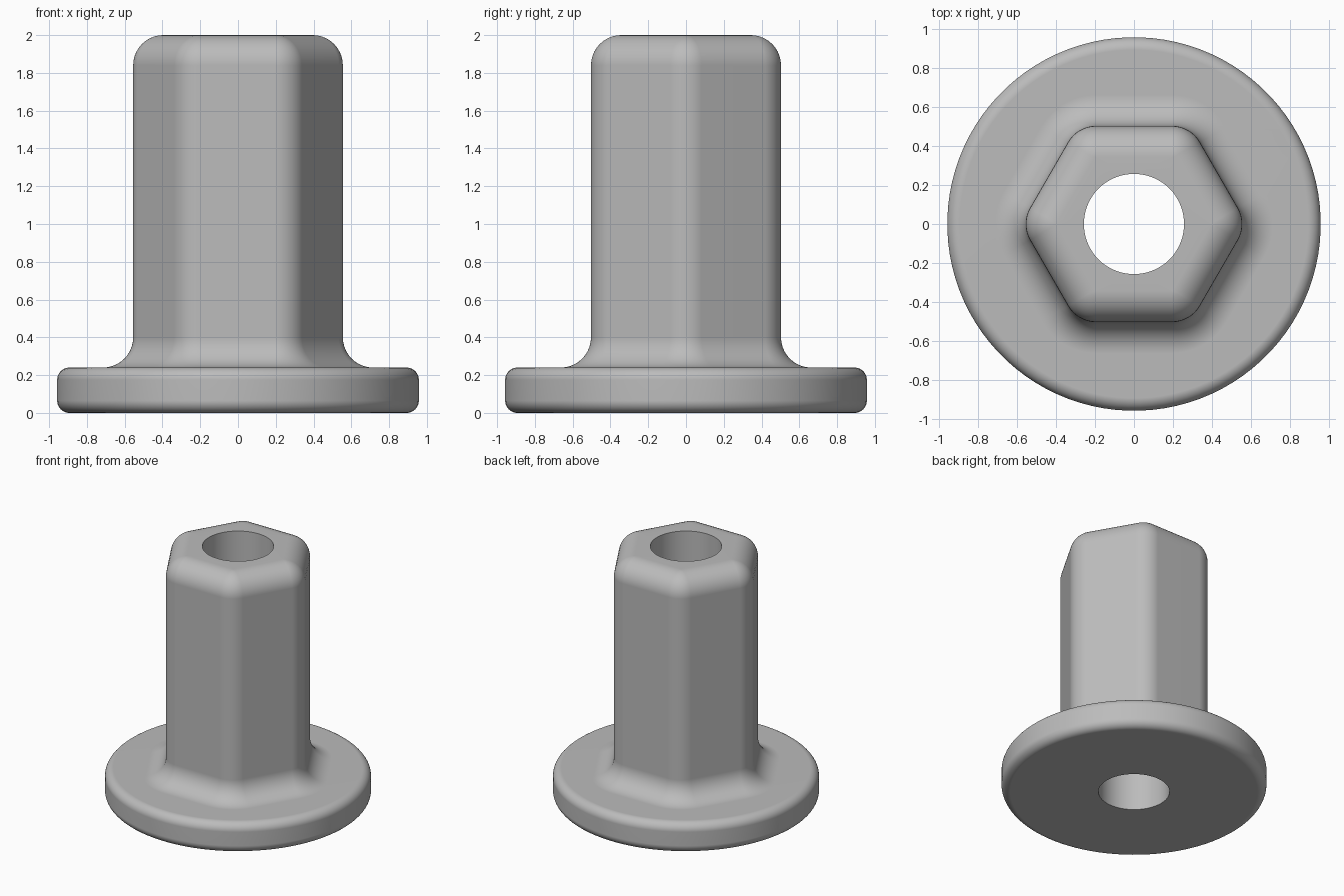
import bpy, bmesh
from math import pi, sin, cos, radians

cube = bpy.data.objects.get("Cube")
if cube:
    bpy.data.objects.remove(cube, do_unlink=True)

STEPS = 16            # points per hexagon corner
HEIGHT = 2.0
FLANGE_R, FLANGE_H, FLANGE_ROUND = 0.958, 0.24, 0.065
BORE_R = 0.257
APOTHEM, CORNER_R = 0.503, 0.165
TOP_ROUND = FILLET = 0.16
CORE = (APOTHEM - CORNER_R) / cos(pi / 6)

metal = bpy.data.materials.new("plain_grey")
metal.use_nodes = True
grey = (0.5, 0.5, 0.5, 1)
metal.diffuse_color = grey
metal.node_tree.nodes["Principled BSDF"].inputs["Base Color"].default_value = grey

bm = bmesh.new()


def circle(radius, z):
    """Evenly spaced ring, indexed to match the hexagon rings."""
    ring = []
    for k in range(6):
        for j in range(STEPS):
            a = radians(60) * (k + (j - (STEPS - 1) / 2) / STEPS)
            ring.append(bm.verts.new((radius * cos(a), radius * sin(a), z)))
    return ring


def hexagon(radius, z):
    """Hexagon ring whose corners are arcs of the given radius."""
    ring = []
    for k in range(6):
        c = radians(60) * k
        for j in range(STEPS):
            a = c + radians(60) * (j / (STEPS - 1) - 0.5)
            ring.append(bm.verts.new((CORE * cos(c) + radius * cos(a),
                                      CORE * sin(c) + radius * sin(a), z)))
    return ring


def quarter(n=10):
    return [i / n * pi / 2 for i in range(n + 1)]


# Flange: rounded lower and upper rims
rings = [circle(BORE_R, 0)]
inner = FLANGE_R - FLANGE_ROUND
for t in quarter():
    rings.append(circle(inner + FLANGE_ROUND * sin(t), FLANGE_ROUND * (1 - cos(t))))
for t in quarter():
    rings.append(circle(inner + FLANGE_ROUND * cos(t),
                        FLANGE_H - FLANGE_ROUND * (1 - sin(t))))

# Fillet from the flange into the hexagonal shank
for t in quarter():
    rings.append(hexagon(CORNER_R + FILLET * (1 - sin(t)),
                         FLANGE_H + FILLET * (1 - cos(t))))

# Rounded top of the shank, then the bore
for t in quarter():
    rings.append(hexagon(CORNER_R - TOP_ROUND * (1 - cos(t)),
                         HEIGHT - TOP_ROUND * (1 - sin(t))))
rings.append(circle(BORE_R, HEIGHT))

# Skin the closed stack of rings; the last band is the bore wall
count = len(rings[0])
for low, high in zip(rings, rings[1:] + rings[:1]):
    for i in range(count):
        n = (i + 1) % count
        bm.faces.new((low[i], low[n], high[n], high[i]))
bmesh.ops.recalc_face_normals(bm, faces=bm.faces)

mesh = bpy.data.meshes.new("flanged_hex_sleeve")
bm.to_mesh(mesh)
bm.free()
mesh.materials.append(metal)
sleeve = bpy.data.objects.new("flanged_hex_sleeve", mesh)
bpy.context.collection.objects.link(sleeve)

# Smooth shading with crisp bore edges and clean flats
bpy.context.view_layer.objects.active = sleeve
sleeve.select_set(True)
bpy.ops.object.shade_smooth_by_angle(angle=radians(35))
weighted = sleeve.modifiers.new("clean_flats", 'WEIGHTED_NORMAL')
weighted.keep_sharp = True
